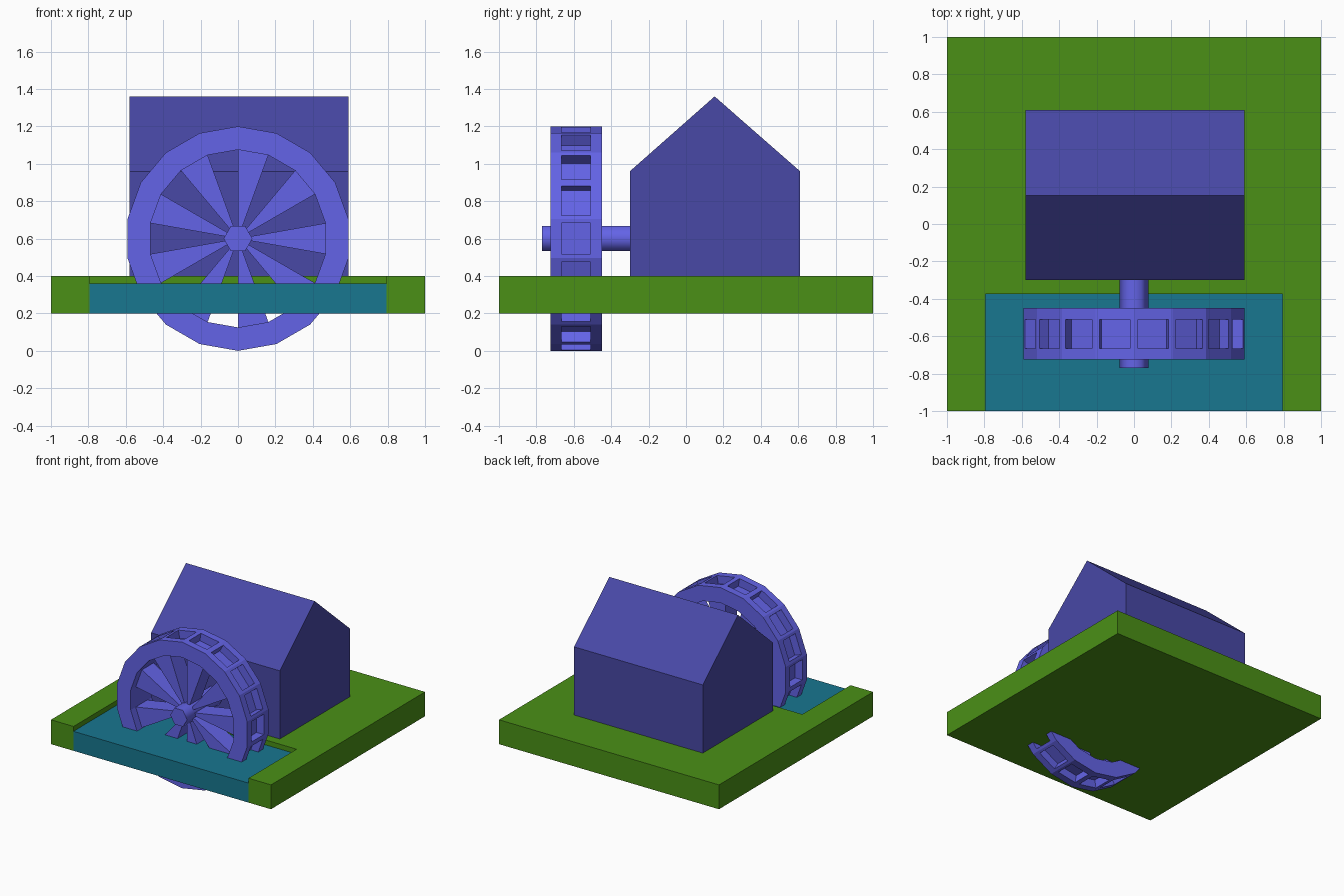
import bpy, bmesh
from math import sin, cos, radians
from mathutils import Vector

if "Cube" in bpy.data.objects:
    bpy.data.objects.remove(bpy.data.objects["Cube"])


def material(name, rgb):
    m = bpy.data.materials.new(name)
    m.diffuse_color = (*rgb, 1)
    m.use_nodes = True
    m.node_tree.nodes["Principled BSDF"].inputs["Base Color"].default_value = m.diffuse_color
    return m


GREEN = material("grass", (0.069, 0.28, 0.008))
TEAL = material("water", (0.009, 0.184, 0.279))
HOUSE = material("house_blue", (0.065, 0.065, 0.38))
WHEEL = material("wheel_blue", (0.127, 0.127, 0.80))


def finish(bm, name, mat):
    bmesh.ops.recalc_face_normals(bm, faces=bm.faces)
    me = bpy.data.meshes.new(name)
    bm.to_mesh(me)
    bm.free()
    me.materials.append(mat)
    ob = bpy.data.objects.new(name, me)
    bpy.context.collection.objects.link(ob)
    return ob


def add_prism(bm, outline, axis, lo, hi):
    """Extrude a 2D outline along x, y or z."""
    place = {"x": lambda a, b, t: (t, a, b),
             "y": lambda a, b, t: (a, t, b),
             "z": lambda a, b, t: (a, b, t)}[axis]
    face = bm.faces.new([bm.verts.new(place(a, b, lo)) for a, b in outline])
    out = bmesh.ops.extrude_face_region(bm, geom=[face])["geom"]
    bmesh.ops.translate(bm, vec=Vector(place(0, 0, hi - lo)),
                        verts=[v for v in out if isinstance(v, bmesh.types.BMVert)])


def prism(name, outline, axis, lo, hi, mat):
    bm = bmesh.new()
    add_prism(bm, outline, axis, lo, hi)
    return finish(bm, name, mat)


# Ground with a pond notch in the front edge
X0, X1, YB = -0.795, 0.795, -0.375
prism("ground", [(-1, -1), (X0, -1), (X0, YB), (X1, YB), (X1, -1),
                 (1, -1), (1, 1), (-1, 1)], "z", 0.2, 0.4, GREEN)

# Water filling the notch, with a green underside
water = prism("water", [(X0, -1), (X1, -1), (X1, YB), (X0, YB)], "z", 0.2, 0.36, TEAL)
water.data.materials.append(GREEN)
for p in water.data.polygons:
    if p.normal.z < -0.5:
        p.material_index = 1

# Gabled mill house
prism("house", [(-0.30, 0.40), (0.61, 0.40), (0.61, 0.96), (0.153, 1.36), (-0.30, 0.96)],
      "x", -0.58, 0.59, HOUSE)

# Wheel settings
SIDES, CZ, R_OUT, R_IN = 18, 0.6, 0.6, 0.475
Y0, Y1 = -0.725, -0.45


def polar(r, deg):
    return r * sin(radians(deg)), CZ + r * cos(radians(deg))


# Wheel rim ring
bm = bmesh.new()
rings = []
for i in range(SIDES):
    loop = []
    for r, y in ((R_OUT, Y0), (R_OUT, Y1), (R_IN, Y1), (R_IN, Y0)):
        x, z = polar(r, i * 360 / SIDES)
        loop.append(bm.verts.new((x, y, z)))
    rings.append(loop)
outer = []
for i in range(SIDES):
    a, b = rings[i], rings[(i + 1) % SIDES]
    for k in range(4):
        f = bm.faces.new((a[k], a[(k + 1) % 4], b[(k + 1) % 4], b[k]))
        if k == 0:
            outer.append(f)
bmesh.ops.recalc_face_normals(bm, faces=bm.faces)

# Bucket pockets sunk into every rim face
bmesh.ops.inset_individual(bm, faces=outer, thickness=0.021, use_even_offset=True)
mid = (Y0 + Y1) / 2
for f in outer:
    for v in f.verts:
        v.co.y = mid + (v.co.y - mid) * 0.67
for f in outer:
    f.normal_update()
pockets = [(f, f.normal.copy()) for f in outer]
for f, n in pockets:
    new = bmesh.ops.extrude_discrete_faces(bm, faces=[f])["faces"][0]
    for v in new.verts:
        v.co -= n * 0.065
finish(bm, "wheel_rim", WHEEL)

# Wedge spokes in every second sector
bm = bmesh.new()
step = 360 / SIDES
for i in range(0, SIDES, 2):
    a, b = i * step, (i + 1) * step
    add_prism(bm, [polar(0.05, a), polar(R_IN, a), polar(R_IN, b), polar(0.05, b)],
              "y", -0.66, -0.51)
finish(bm, "wheel_spokes", WHEEL)

# Six-sided axle, smooth around its sides
axle = prism("axle", [polar(0.077, 90 + 60 * i) for i in range(6)], "y", -0.77, -0.28, WHEEL)
bpy.context.view_layer.objects.active = axle
axle.select_set(True)
bpy.ops.object.shade_smooth_by_angle(angle=radians(65))
